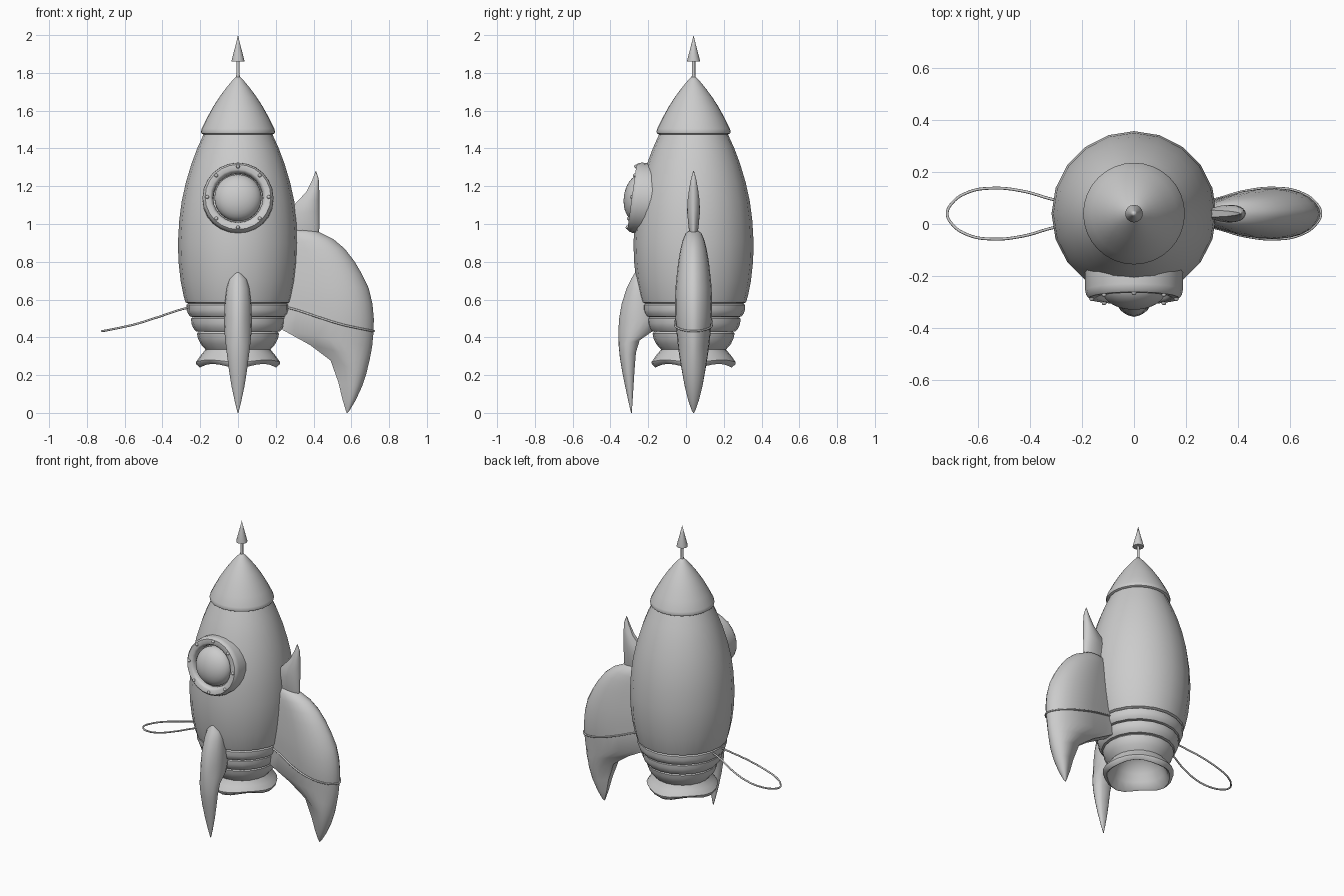
import bpy, bmesh, math
from mathutils import Matrix, Vector

CY = 0.04  # rocket axis sits slightly behind the origin
AXIS = Matrix.Translation((0, CY, 0))


def finish(name, bm, angle=40):
    bmesh.ops.remove_doubles(bm, verts=bm.verts, dist=1e-5)
    bmesh.ops.recalc_face_normals(bm, faces=bm.faces)
    me = bpy.data.meshes.new(name)
    bm.to_mesh(me)
    bm.free()
    ob = bpy.data.objects.new(name, me)
    bpy.context.collection.objects.link(ob)
    bpy.ops.object.select_all(action='DESELECT')
    ob.select_set(True)
    bpy.context.view_layer.objects.active = ob
    bpy.ops.object.shade_smooth_by_angle(angle=math.radians(angle))
    return ob


def bridge(bm, rings, closed=True):
    for a, b in zip(rings, rings[1:]):
        n = len(a)
        for i in range(n):
            j = (i + 1) % n
            bm.faces.new((a[i], a[j], b[j], b[i]))


def lathe(name, profile, sides, mat=AXIS, wave=None, angle=40):
    """Spin (radius, z) points round the local z axis."""
    bm = bmesh.new()
    rings = []
    for k, (r, z) in enumerate(profile):
        ring = []
        for i in range(sides):
            a = 2 * math.pi * i / sides
            c = wave[k] * math.cos(4 * a) if wave else 0
            ring.append(bm.verts.new(mat @ Vector((
                (r + c * 0.6) * math.cos(a), (r + c * 0.6) * math.sin(a), z - c))))
        rings.append(ring)
    bridge(bm, rings)
    return finish(name, bm, angle)


# teardrop section: (position from inner to outer edge, share of half thickness)
SECTION = [(0, .42), (.13, .55), (.38, .88), (.52, .98), (.64, 1), (.75, .94),
           (.84, .82), (.91, .64), (.96, .42), (.99, .2), (1, 0)]


def fin(name, rows, turn, section=SECTION):
    """Loft teardrop sections; row = outer r, outer z, inner r, inner z, half thickness."""
    bm = bmesh.new()
    mat = AXIS @ Matrix.Rotation(turn, 4, 'Z')
    outline = section + [(t, -w) for t, w in reversed(section) if w > 0]
    rings = []
    for ro, zo, ri, zi, half in rows:
        rings.append([bm.verts.new(mat @ Vector((
            ri + (ro - ri) * t, half * w, zi + (zo - zi) * t))) for t, w in outline])
    bridge(bm, rings)
    bm.faces.new(rings[0])
    bm.faces.new(rings[-1])
    return finish(name, bm, 50)


# hull with three stepped bands at the tail
lathe("hull", [(0, 1.475), (.182, 1.475), (.216, 1.40), (.246, 1.32), (.276, 1.22),
               (.298, 1.12), (.311, 1.02), (.318, .90), (.315, .80), (.304, .70),
               (.288, .62), (.278, .585), (.262, .578)], 20)
bands = [(.262, .58), (.272, .572), (.272, .545), (.265, .525), (.253, .51), (.238, .508),
         (.248, .50), (.247, .475), (.238, .45), (.223, .432), (.208, .43),
         (.217, .42), (.212, .395), (.198, .365), (.172, .335)]
lathe("tail_bands", bands, 20)

# nose cone with rolled lower edge
lathe("nose_cone", [(0, 1.475), (.185, 1.475), (.194, 1.48), (.196, 1.49), (.192, 1.505),
                    (.165, 1.56), (.132, 1.62), (.098, 1.673), (.063, 1.72),
                    (.03, 1.76), (.012, 1.778), (0, 1.783)], 32)

# antenna
lathe("antenna_rod", [(0, 1.76), (.012, 1.76), (.009, 1.79), (.009, 1.87), (0, 1.87)], 12)
lathe("antenna_tip", [(0, 1.86), (.034, 1.86), (.034, 1.866), (.012, 1.95), (0, 2.0)], 16)

# flared engine nozzle with a gently waving rim
lathe("nozzle", [(.165, .36), (.172, .335), (.198, .305), (.219, .275), (.216, .265), (.196, .25),
                 (.186, .255), (.165, .30), (.145, .35), (.11, .41), (0, .45)],
      24, wave=[0, 0, .003, .006, .008, .01, .01, .004, 0, 0, 0])

# porthole: frame, domed glass and rivets, tilted to follow the hull
port = Matrix.Translation((0, -.286, 1.143)) @ Matrix.Rotation(math.radians(82), 4, 'X')
lathe("porthole_frame", [(.188, -.11), (.188, -.03), (.184, -.012), (.174, 0), (.148, 0),
                         (.138, -.008), (.132, -.025), (.130, -.08)], 24, port)
glass = [(.125 * math.cos(a), -.035 + .078 * math.sin(a))
         for a in [math.radians(d) for d in range(-30, 91, 12)]]
lathe("porthole_glass", glass, 32, port)
for i in range(8):
    a = i * math.pi / 4
    bm = bmesh.new()
    bmesh.ops.create_uvsphere(bm, u_segments=10, v_segments=6, radius=.010)
    bm.transform(port @ Matrix.Translation((.163 * math.cos(a), .163 * math.sin(a), .001)))
    finish("porthole_rivet", bm)

# large side fin
fin("side_fin", [
    (.385, .968, .26, .965, .022), (.43, .957, .25, .94, .042), (.505, .92, .24, .90, .058),
    (.566, .868, .24, .86, .070), (.618, .80, .24, .80, .081), (.656, .735, .24, .75, .088),
    (.692, .66, .24, .69, .095), (.712, .577, .245, .64, .098), (.719, .50, .25, .60, .098),
    (.718, .433, .25, .56, .095), (.71, .35, .235, .44, .086), (.698, .286, .38, .36, .077),
    (.68, .21, .49, .278, .064), (.656, .138, .532, .16, .048), (.622, .065, .552, .075, .029),
    (.59, .012, .57, .015, .010), (.58, 0, .576, 0, .002)], 0)

# upright spike above the side fin
fin("side_spike", [
    (.425, .935, .27, .935, .018), (.431, .98, .27, .98, .026), (.431, 1.07, .27, 1.05, .034),
    (.431, 1.13, .305, 1.11, .032), (.43, 1.19, .362, 1.17, .024),
    (.427, 1.24, .394, 1.235, .014), (.414, 1.28, .411, 1.28, .002)], 0)

# slimmer front fin
front_section = [(0, .5), (.12, .75), (.3, .95), (.5, 1), (.66, .93), (.8, .76), (.91, .5),
                 (.97, .28), (1, 0)]
fin("front_fin", [
    (.305, .75, .27, .745, .012), (.33, .71, .25, .70, .047), (.354, .66, .23, .66, .060),
    (.38, .58, .21, .58, .070), (.394, .50, .20, .49, .074), (.398, .43, .22, .43, .072),
    (.397, .36, .285, .385, .066), (.390, .29, .305, .32, .058), (.378, .22, .313, .22, .047),
    (.362, .14, .318, .14, .034), (.345, .06, .323, .06, .017), (.331, 0, .327, 0, .002)],
    -math.pi / 2, front_section)

# thin trim wires: one wraps the side fin, the mirrored one stands free
half = [(.24, .042, .563), (.31, .054, .545), (.43, .087, .505), (.55, .098, .468),
        (.64, .082, .448), (.70, .042, .436)]
path = half + [(.72, 0, .433)] + [(x, -y, z) for x, y, z in reversed(half)]
for name, side in (("right_trim", 1), ("left_trim", -1)):
    cu = bpy.data.curves.new(name, 'CURVE')
    cu.dimensions = '3D'
    cu.bevel_depth = .0055
    cu.bevel_resolution = 2
    cu.resolution_u = 6
    sp = cu.splines.new('BEZIER')
    sp.bezier_points.add(len(path) - 1)
    for p, (x, y, z) in zip(sp.bezier_points, path):
        p.co = (side * x, y + CY, z)
        p.handle_left_type = p.handle_right_type = 'AUTO'
    bpy.context.collection.objects.link(bpy.data.objects.new(name, cu))
